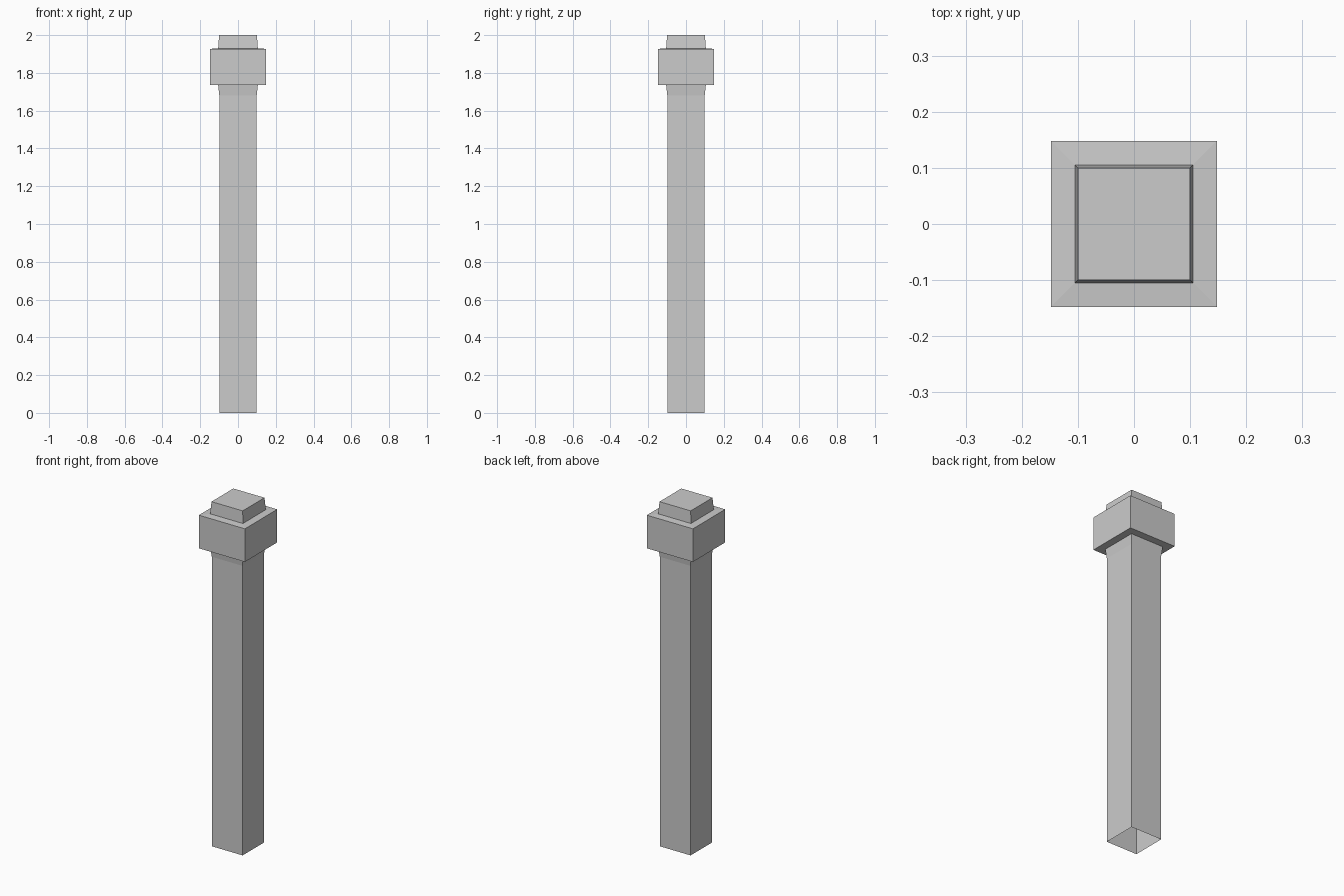
import bpy, bmesh

if "Cube" in bpy.data.objects:
    bpy.data.objects.remove(bpy.data.objects["Cube"])

# Post outline from bottom to top: (half width, height)
profile = [
    (0.099, 0.0),    # open foot
    (0.099, 1.68),   # top of straight shaft
    (0.105, 1.735),  # flared neck
    (0.148, 1.735),  # collar underside
    (0.148, 1.927),  # collar top
    (0.105, 1.93),   # cap base
    (0.100, 2.0),    # cap top
]
corners = [(-1, -1), (1, -1), (1, 1), (-1, 1)]


def square_loft(name, sections):
    bm = bmesh.new()
    rings = [[bm.verts.new((sx * r, sy * r, z)) for sx, sy in corners]
             for r, z in sections]
    # Bridge neighbouring square rings
    for lower, upper in zip(rings, rings[1:]):
        for i in range(4):
            j = (i + 1) % 4
            bm.faces.new((lower[i], lower[j], upper[j], upper[i]))
    # Close the top only; the foot is hollow
    bm.faces.new(rings[-1])
    mesh = bpy.data.meshes.new(name)
    bm.to_mesh(mesh)
    bm.free()
    obj = bpy.data.objects.new(name, mesh)
    bpy.context.collection.objects.link(obj)
    return obj


square_loft("fence_post", profile)
